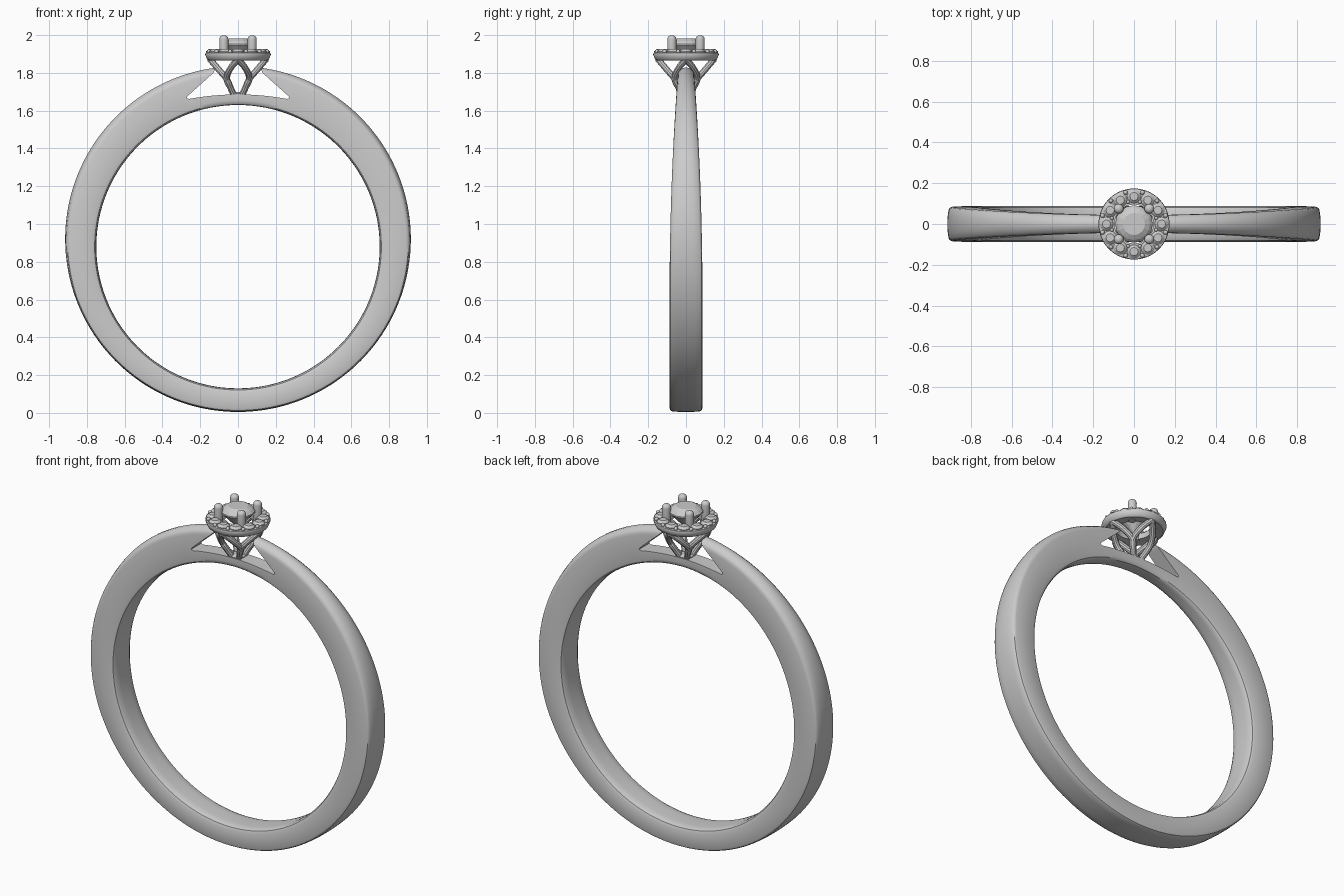
import bpy, bmesh
from math import sin, cos, pi, sqrt, radians
from mathutils import Matrix, Vector

if "Cube" in bpy.data.objects:
    bpy.data.objects.remove(bpy.data.objects["Cube"])


def finish(name, bm, smooth=True):
    bmesh.ops.recalc_face_normals(bm, faces=bm.faces[:])
    me = bpy.data.meshes.new(name)
    bm.to_mesh(me)
    bm.free()
    ob = bpy.data.objects.new(name, me)
    bpy.context.collection.objects.link(ob)
    if smooth:
        shade(ob)
    return ob


def select(ob):
    bpy.ops.object.select_all(action='DESELECT')
    ob.select_set(True)
    bpy.context.view_layer.objects.active = ob


def shade(ob):
    select(ob)
    bpy.ops.object.shade_smooth_by_angle(angle=radians(35))


def lathe(bm, profile, n, at=(0, 0, 0), turn=0, closed=False):
    """Revolve (radius, z) points about z; ends are capped unless closed."""
    rings = [[bm.verts.new((at[0] + r * cos(2 * pi * i / n + turn),
                            at[1] + r * sin(2 * pi * i / n + turn), at[2] + z))
              for i in range(n)] for r, z in profile]
    pairs = list(zip(rings, rings[1:]))
    if closed:
        pairs.append((rings[-1], rings[0]))
    else:
        bm.faces.new(rings[0])
        bm.faces.new(rings[-1])
    for a, b in pairs:
        for i in range(n):
            j = (i + 1) % n
            bm.faces.new((a[i], a[j], b[j], b[i]))


# Shank: hole and outer circle are offset, width tapers towards the head
bm = bmesh.new()
N = 160
rings = []
for k in range(N):
    a = 2 * pi * k / N
    outer = 0.04 * sin(a) + sqrt(0.915 ** 2 - (0.04 * cos(a)) ** 2)
    t = max(0, (0.88 + outer * sin(a) - 0.6) / 1.24)
    w = 0.087 - 0.044 * t * t
    dome = 0.004 + 0.02 * t
    half = [(0.4, 0.75), (0.75, 0.752), (0.92, 0.759), (1, 0.775),
            (1, outer - dome - 0.016), (0.95, outer - dome - 0.004),
            (0.85, outer - dome * 0.75), (0.5, outer - dome * 0.25), (0.2, outer)]
    section = half + [(-v, d) for v, d in reversed(half)]
    rings.append([bm.verts.new((d * cos(a), v * w, 0.88 + d * sin(a))) for v, d in section])
for k in range(N):
    a, b = rings[k], rings[(k + 1) % N]
    for i in range(len(a)):
        j = (i + 1) % len(a)
        bm.faces.new((a[i], a[j], b[j], b[i]))
shank = finish("shank", bm, False)

# Window under the head, leaving a thin bridge and two split shoulders
bm = bmesh.new()
outline = [(x / 100, 1.686 - 0.024 * (x / 26) ** 2) for x in range(-26, 27, 4)]
outline += [(0.272, 1.666), (0.268, 1.676), (0.13, 1.80), (0.118, 1.825), (0.118, 2.1)]
outline += [(-0.118, 2.1), (-0.118, 1.825), (-0.13, 1.80), (-0.268, 1.676), (-0.272, 1.666)]
base = bm.faces.new([bm.verts.new((x, -0.2, z)) for x, z in outline])
ext = bmesh.ops.extrude_face_region(bm, geom=[base])
bmesh.ops.translate(bm, vec=(0, 0.4, 0),
                    verts=[g for g in ext["geom"] if isinstance(g, bmesh.types.BMVert)])
cutter = finish("window_cutter", bm, False)
cutter.hide_render = True
cut = shank.modifiers.new("window", 'BOOLEAN')
cut.operation = 'DIFFERENCE'
cut.solver = 'EXACT'
cut.object = cutter
select(shank)
bpy.ops.object.modifier_apply(modifier=cut.name)
bpy.data.objects.remove(cutter)
shade(shank)

# Halo plate
bm = bmesh.new()
lathe(bm, [(0.095, 1.872), (0.155, 1.866), (0.164, 1.872), (0.174, 1.897),
           (0.172, 1.906), (0.165, 1.909), (0.095, 1.905)], 64, closed=True)
finish("halo", bm)

# Halo stones and the small beads holding them
STONES = 12
gems, beads = bmesh.new(), bmesh.new()
for i in range(STONES):
    a = 2 * pi * i / STONES + pi / 2
    lathe(gems, [(0.004, -0.03), (0.034, 0), (0.034, 0.005), (0.02, 0.017)], 12,
          at=(0.135 * cos(a), 0.135 * sin(a), 1.909), turn=a)
    b = a + pi / STONES
    for r, s in ((0.16, 0.011), (0.112, 0.009)):
        bmesh.ops.create_uvsphere(beads, u_segments=12, v_segments=8, radius=s,
                                  matrix=Matrix.Translation((r * cos(b), r * sin(b), 1.913)))
finish("halo_stones", gems, False)
finish("halo_beads", beads)

# Centre stone
bm = bmesh.new()
lathe(bm, [(0.004, 1.85), (0.092, 1.945), (0.092, 1.953), (0.078, 1.968), (0.054, 1.982)], 16)
finish("centre_stone", bm, False)

# Four round-topped prongs
bm = bmesh.new()
tip = [(0.024 * cos(q * pi / 12), 1.978 + 0.022 * sin(q * pi / 12)) for q in range(6)]
for i in range(4):
    a = pi / 4 + i * pi / 2
    lathe(bm, [(0.019, 1.868), (0.023, 1.9)] + tip, 20, at=(0.106 * cos(a), 0.106 * sin(a), 0))
finish("prongs", bm)

# Basket: four stems, each forking to two neighbouring points below the halo
cu = bpy.data.curves.new("basket", 'CURVE')
cu.dimensions = '3D'
cu.bevel_depth = 0.017
cu.bevel_resolution = 3
cu.use_fill_caps = True


def polar(r, a, z):
    return Vector((r * cos(a), r * sin(a), z))


for i in range(4):
    a = pi / 4 + i * pi / 2
    for side in (-1, 1):
        pts = [polar(0.026, a, 1.675), polar(0.055, a, 1.72), polar(0.083, a, 1.765),
               polar(0.112, a + side * 0.4, 1.82), polar(0.148, a + side * pi / 4, 1.872)]
        sp = cu.splines.new('BEZIER')
        sp.bezier_points.add(len(pts) - 1)
        sp.resolution_u = 5
        for bp, p in zip(sp.bezier_points, pts):
            bp.co = p
            bp.handle_left_type = bp.handle_right_type = 'AUTO'
basket = bpy.data.objects.new("basket", cu)
bpy.context.collection.objects.link(basket)
select(basket)
bpy.ops.object.convert(target='MESH')
shade(bpy.context.view_layer.objects.active)

# Foot joining the stems to the bridge
bm = bmesh.new()
lathe(bm, [(0.036, 1.665), (0.042, 1.69), (0.03, 1.698)], 24)
finish("basket_foot", bm)
